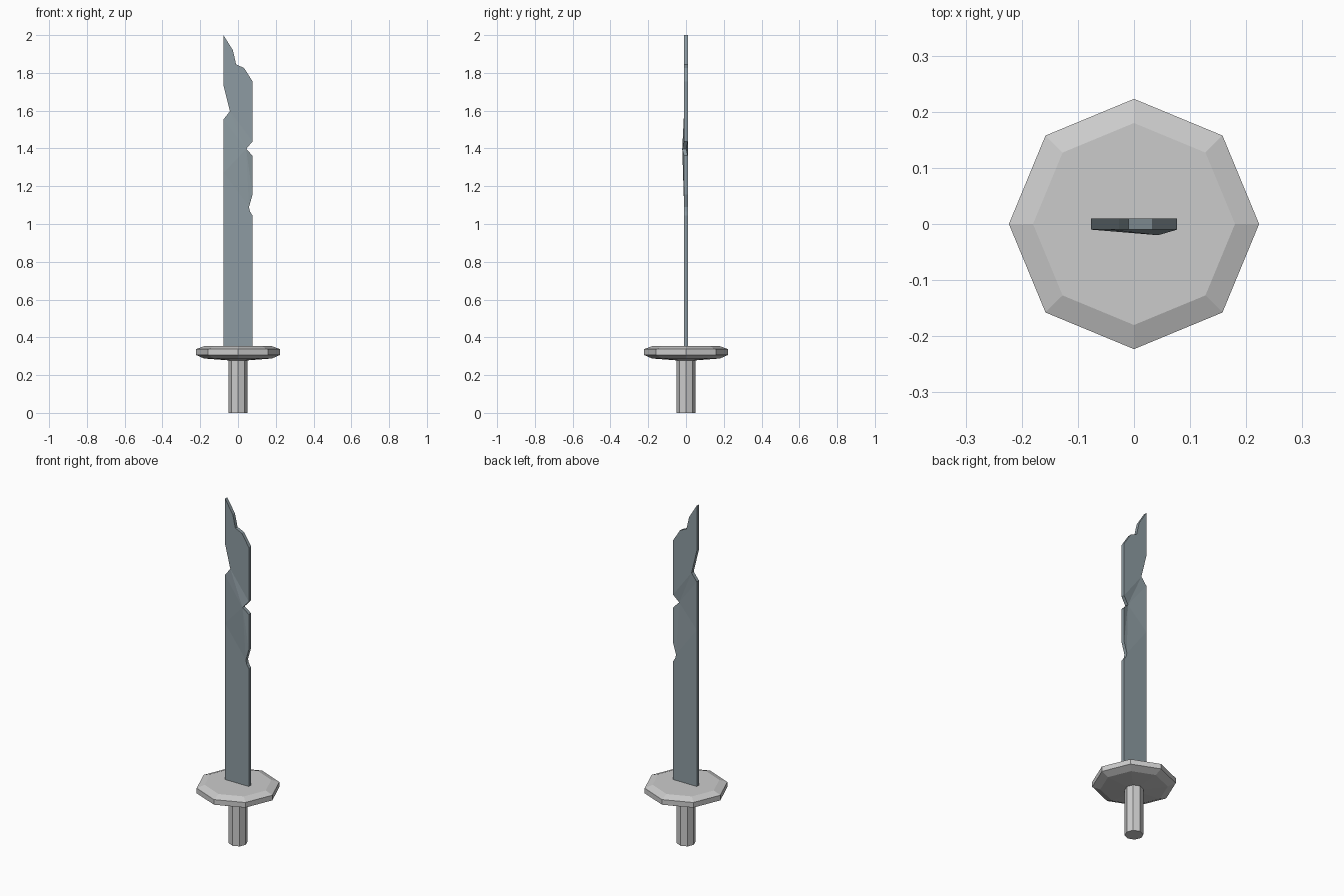
import bpy, bmesh
from math import sin, cos, pi

if "Cube" in bpy.data.objects:
    bpy.data.objects.remove(bpy.data.objects["Cube"])


def add_object(name, bm):
    bmesh.ops.recalc_face_normals(bm, faces=bm.faces)
    mesh = bpy.data.meshes.new(name)
    bm.to_mesh(mesh)
    bm.free()
    obj = bpy.data.objects.new(name, mesh)
    bpy.context.collection.objects.link(obj)
    return obj


def lathe(name, profile, sides=8):
    """Flat-sided solid of revolution from (radius, z) points, capped at both ends."""
    bm = bmesh.new()
    rings = [[bm.verts.new((r * cos(2 * pi * i / sides), r * sin(2 * pi * i / sides), z))
              for i in range(sides)] for r, z in profile]
    for a, b in zip(rings, rings[1:]):
        for i in range(sides):
            j = (i + 1) % sides
            bm.faces.new((a[i], a[j], b[j], b[i]))
    bm.faces.new(rings[0])
    bm.faces.new(rings[-1])
    return add_object(name, bm)


# Handle and guard: octagonal turned parts
lathe("handle", [(0.05, 0.0), (0.05, 0.285)])
lathe("guard", [(0.05, 0.278), (0.18, 0.288), (0.223, 0.307),
                (0.223, 0.337), (0.18, 0.353)])

# Blade: chipped outline, clockwise from the tip
outline = [(-0.077, 2.0), (-0.027, 1.92), (-0.01, 1.845), (0.032, 1.826), (0.077, 1.755),
           (0.077, 1.437), (0.043, 1.397), (0.077, 1.362), (0.077, 1.155), (0.058, 1.09),
           (0.063, 1.067), (0.077, 1.045), (0.077, 0.34), (-0.077, 0.34), (-0.077, 1.27),
           (-0.077, 1.553), (-0.043, 1.597), (-0.077, 1.735)]
NOTCH = 6                                   # bent vertex that the dented facets fan from
upper = [0, 1, 2, 3, 4, 5, 16, 17]
lower = [9, 10, 11, 12, 13, 14]
fan = [(NOTCH, 7, 8), (NOTCH, 8, 9), (NOTCH, 9, 14),
       (NOTCH, 14, 15), (NOTCH, 15, 16), (NOTCH, 16, 5)]

bm = bmesh.new()
sides = []
for y, bent_y in ((-0.01, -0.02), (0.01, 0.001)):
    ring = [bm.verts.new((x, bent_y if i == NOTCH else y, z))
            for i, (x, z) in enumerate(outline)]
    for face in [upper, lower] + fan:
        bm.faces.new([ring[i] for i in face])
    sides.append(ring)
front, back = sides
for i in range(len(outline)):
    j = (i + 1) % len(outline)
    bm.faces.new((front[i], front[j], back[j], back[i]))
blade = add_object("blade", bm)

steel = bpy.data.materials.new("dark_steel")
steel.diffuse_color = (0.27, 0.33, 0.36, 1.0)
steel.use_nodes = True
steel.node_tree.nodes["Principled BSDF"].inputs["Base Color"].default_value = steel.diffuse_color
blade.data.materials.append(steel)
